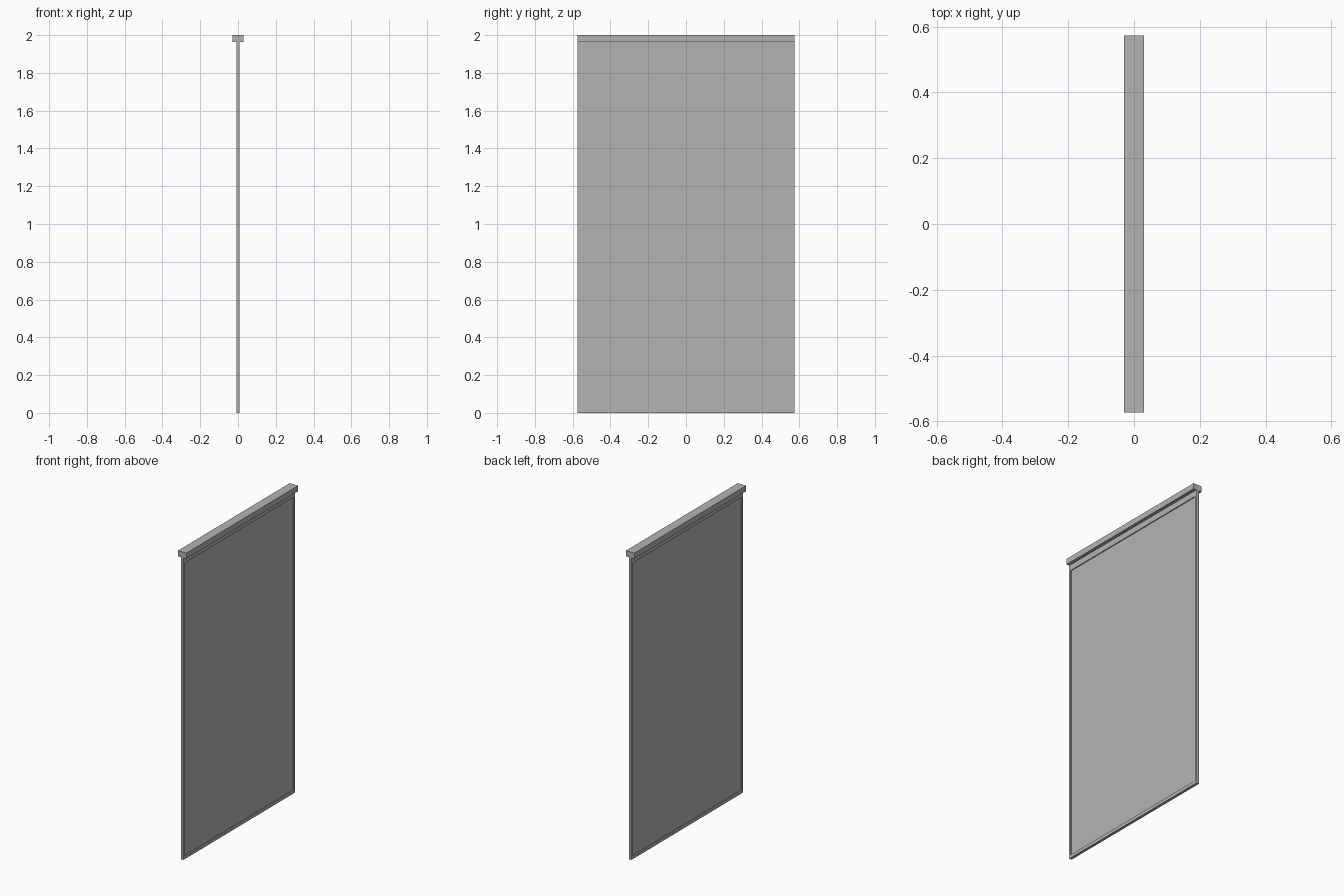
import bpy

if "Cube" in bpy.data.objects:
    bpy.data.objects.remove(bpy.data.objects["Cube"])

# Single flat grey
grey = bpy.data.materials.new("grey")
grey.diffuse_color = (0.45, 0.455, 0.455, 1)
grey.use_nodes = True
grey.node_tree.nodes["Principled BSDF"].inputs["Base Color"].default_value = grey.diffuse_color


def box(name, x, y, z):
    """Box from (min, max) ranges on each axis."""
    verts = [(a, b, c) for a in x for b in y for c in z]
    faces = [(0, 1, 3, 2), (4, 6, 7, 5), (0, 4, 5, 1),
             (2, 3, 7, 6), (0, 2, 6, 4), (1, 5, 7, 3)]
    mesh = bpy.data.meshes.new(name)
    mesh.from_pydata(verts, [], faces)
    mesh.materials.append(grey)
    obj = bpy.data.objects.new(name, mesh)
    bpy.context.collection.objects.link(obj)
    return obj


W = 0.574        # half width
IN = 0.562       # half width of the opening
T = 0.009        # half thickness of the frame
P = 0.003        # half thickness of the panel
LOW, HIGH, BAR = 0.021, 1.925, 1.963

# Top bar
box("top_bar", (-0.03, 0.03), (-W, W), (BAR, 2.0))

# Frame rails and stiles
box("top_rail", (-T, T), (-IN, IN), (HIGH, BAR))
box("bottom_rail", (-T, T), (-IN, IN), (0, LOW))
for side, name in ((-1, "front_stile"), (1, "back_stile")):
    box(name, (-T, T), tuple(sorted((side * IN, side * W))), (0, BAR))

# Recessed panel
box("panel", (-P, P), (-IN, IN), (LOW, HIGH))
